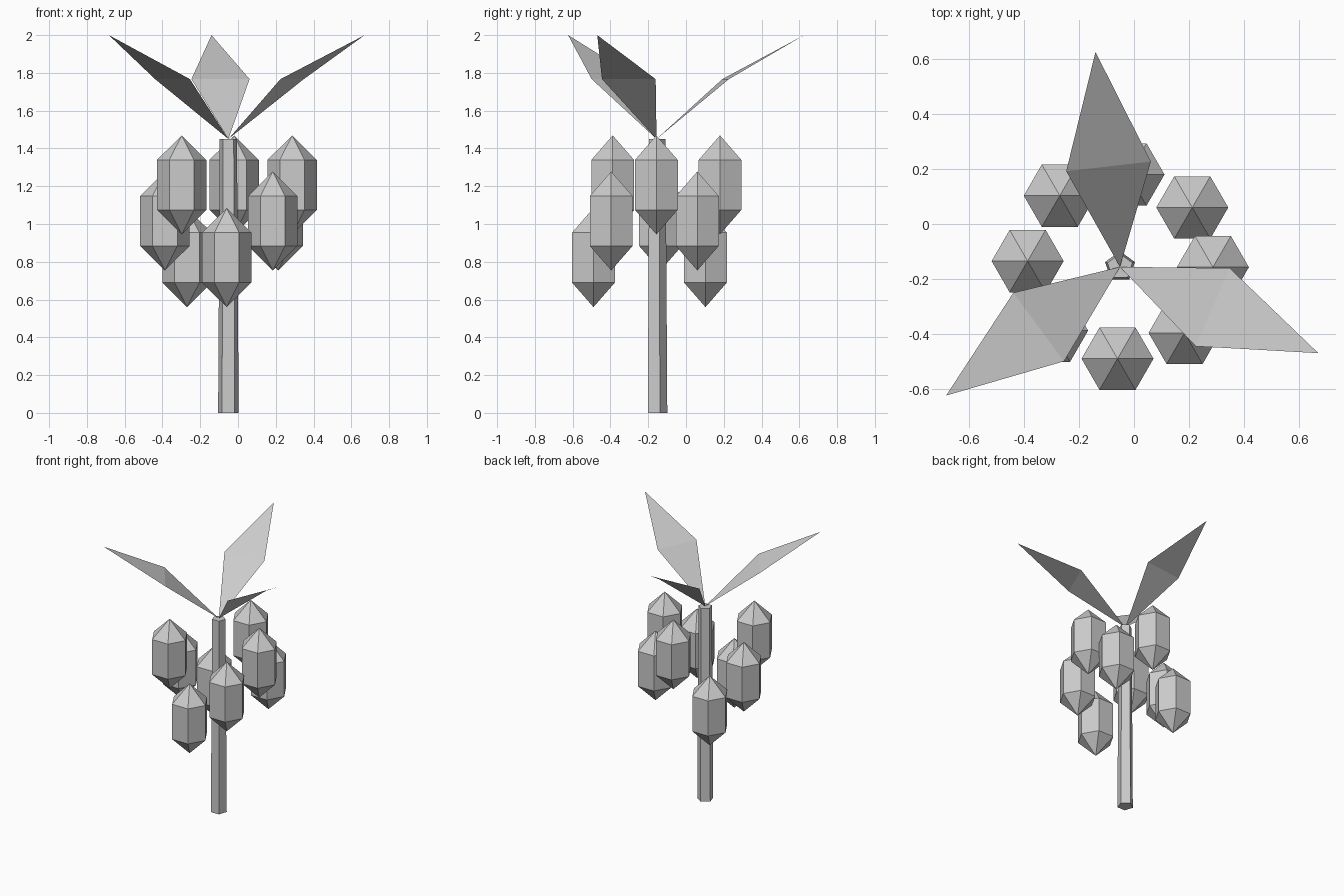
import bpy
import bmesh
from math import cos, sin, pi, radians
from mathutils import Vector

cube = bpy.data.objects.get("Cube")
if cube:
    bpy.data.objects.remove(cube, do_unlink=True)

# One flat grey for the whole tree
grey = bpy.data.materials.new("light_grey")
grey.use_nodes = True
colour = (0.6, 0.6, 0.6, 1)
grey.diffuse_color = colour
grey.node_tree.nodes["Principled BSDF"].inputs["Base Color"].default_value = colour

CENTRE = Vector((-0.051, -0.156, 0))
TRUNK_TOP = 1.45


def add_object(name, bm, location):
    mesh = bpy.data.meshes.new(name)
    bm.to_mesh(mesh)
    bm.free()
    mesh.materials.append(grey)
    obj = bpy.data.objects.new(name, mesh)
    obj.location = location
    bpy.context.collection.objects.link(obj)


def lathe(name, profile, sides, start, location):
    """Faceted solid from (radius, height) rings; zero radius makes a tip."""
    bm = bmesh.new()
    rings = []
    for radius, z in profile:
        count = sides if radius else 1
        angles = [start + 2 * pi * i / sides for i in range(count)]
        rings.append([bm.verts.new((radius * cos(a), radius * sin(a), z)) for a in angles])
    for low, high in zip(rings, rings[1:]):
        for i in range(sides):
            j = (i + 1) % sides
            corners = [low[i % len(low)], low[j % len(low)],
                       high[j % len(high)], high[i % len(high)]]
            bm.faces.new(list(dict.fromkeys(corners)))
    for ring in (rings[0], rings[-1]):
        if len(ring) > 1:
            bm.faces.new(ring)
    bmesh.ops.recalc_face_normals(bm, faces=bm.faces)
    add_object(name, bm, location)


# Five-sided tapering trunk
lathe("trunk", [(0.057, 0), (0.048, TRUNK_TOP)], 5, pi / 2, CENTRE)

# Ring of pointed six-sided fruits, stepping through three heights
POD = [(0, -0.262), (0.131, -0.132), (0.131, 0.132), (0, 0.262)]
LEVELS = [1.207, 1.016, 0.822]
SPOTS = [(0.287, -0.157), (0.184, -0.396), (-0.06, -0.49), (-0.298, -0.388),
         (-0.387, -0.135), (-0.27, 0.103), (-0.02, 0.18), (0.212, 0.06)]
for i, (x, y) in enumerate(SPOTS):
    lathe(f"fruit_{i + 1}", POD, 6, 0, (x, y, LEVELS[i % 3]))

# Three folded kite-shaped leaves rising from the trunk top
for i in range(3):
    angle = radians(96.5 + 120 * i)
    along = Vector((cos(angle), sin(angle), 0))
    across = Vector((-sin(angle), cos(angle), 0)) * 0.155
    middle = along * 0.368 + Vector((0, 0, 0.317))
    bm = bmesh.new()
    base = bm.verts.new((0, 0, 0))
    left = bm.verts.new(middle + across)
    right = bm.verts.new(middle - across)
    tip = bm.verts.new(along * 0.787 + Vector((0, 0, 0.55)))
    bm.faces.new((base, right, left))
    bm.faces.new((right, tip, left))
    add_object(f"leaf_{i + 1}", bm, CENTRE + Vector((0, 0, TRUNK_TOP)))
